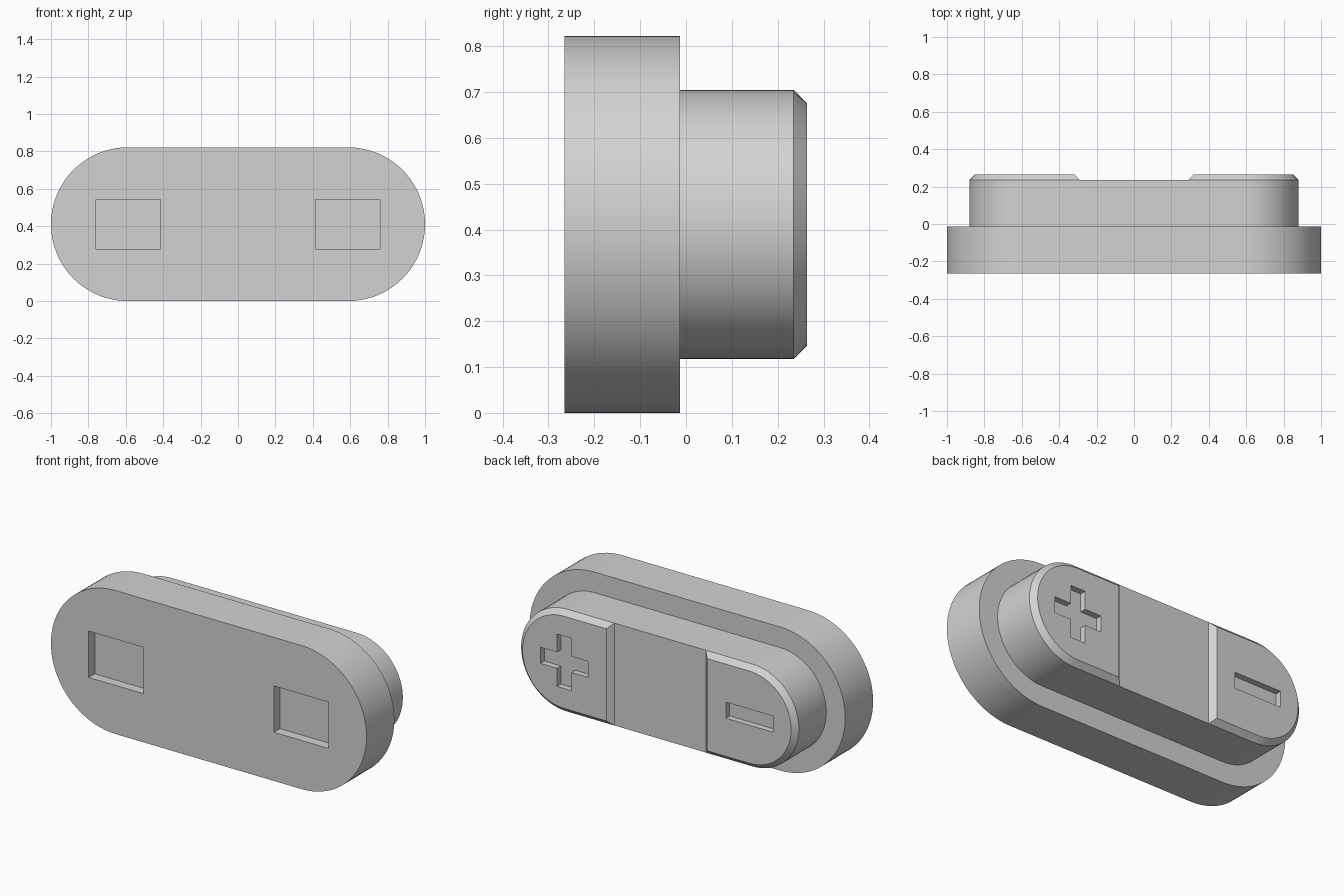
import bpy, bmesh, math

if "Cube" in bpy.data.objects:
    bpy.data.objects.remove(bpy.data.objects["Cube"])

MID = 0.411      # height of the long axis
POCKET_X = 0.587  # distance of pockets and symbols from the middle

grey = bpy.data.materials.new("light grey")
grey.use_nodes = True
grey.diffuse_color = (0.65, 0.65, 0.65, 1)
grey.node_tree.nodes["Principled BSDF"].inputs["Base Color"].default_value = (0.65, 0.65, 0.65, 1)


def stadium(half_length, radius, steps=40):
    """Outline with two round ends."""
    pts = []
    for side, start in ((1, -math.pi / 2), (-1, math.pi / 2)):
        for i in range(steps + 1):
            a = start + math.pi * i / steps
            pts.append((side * (half_length - radius) + radius * math.cos(a),
                        MID + radius * math.sin(a)))
    return pts


def rect(cx, width, height):
    w, h = width / 2, height / 2
    return [(cx - w, MID - h), (cx + w, MID - h), (cx + w, MID + h), (cx - w, MID + h)]


def loft(name, layers):
    """Solid through matching outlines, each given as (y, points)."""
    bm = bmesh.new()
    rings = [[bm.verts.new((x, y, z)) for x, z in pts] for y, pts in layers]
    n = len(rings[0])
    for a, b in zip(rings, rings[1:]):
        for i in range(n):
            j = (i + 1) % n
            bm.faces.new((a[i], a[j], b[j], b[i]))
    bm.faces.new(rings[0])
    bm.faces.new(rings[-1])
    bmesh.ops.recalc_face_normals(bm, faces=bm.faces)
    mesh = bpy.data.meshes.new(name)
    bm.to_mesh(mesh)
    bm.free()
    mesh.materials.append(grey)
    obj = bpy.data.objects.new(name, mesh)
    bpy.context.collection.objects.link(obj)
    return obj


def activate(obj):
    bpy.ops.object.select_all(action='DESELECT')
    obj.select_set(True)
    bpy.context.view_layer.objects.active = obj


def cut(obj, cutter):
    cutter.hide_render = True
    activate(obj)
    mod = obj.modifiers.new("cut", 'BOOLEAN')
    mod.operation = 'DIFFERENCE'
    mod.solver = 'EXACT'
    mod.object = cutter
    bpy.ops.object.modifier_apply(modifier=mod.name)
    bpy.data.objects.remove(cutter)


# Wide flange with two shallow pockets in the front
flange = loft("flange", [(-0.265, stadium(1, MID)), (-0.013, stadium(1, MID))])
for s in (1, -1):
    pocket = rect(s * POCKET_X, 0.347, 0.265)
    cut(flange, loft("pocket_cutter", [(-0.4, pocket), (-0.21, pocket)]))

# Narrower button body with a chamfered back rim
body = loft("button_body", [(-0.03, stadium(0.88, 0.293)),
                            (0.235, stadium(0.88, 0.293)),
                            (0.264, stadium(0.851, 0.264))])

# Sloped-sided trough that leaves two raised pads
cut(body, loft("trough_cutter", [(0.2345, rect(0, 0.58, 1)), (0.2945, rect(0, 0.70, 1))]))

# Plus and minus recesses
arm, span = 0.092, 0.30
h, s = arm / 2, span / 2
corner = [(s, -h), (s, h), (h, h)]
plus = []
for k in range(4):
    for x, z in corner:
        for _ in range(k):
            x, z = -z, x
        plus.append((POCKET_X + x, MID + z))
minus = rect(-POCKET_X, span, arm)
for outline in (plus, minus):
    cut(body, loft("symbol_cutter", [(0.229, outline), (0.4, outline)]))

for obj in (flange, body):
    activate(obj)
    bpy.ops.object.shade_smooth_by_angle(angle=math.radians(25))
